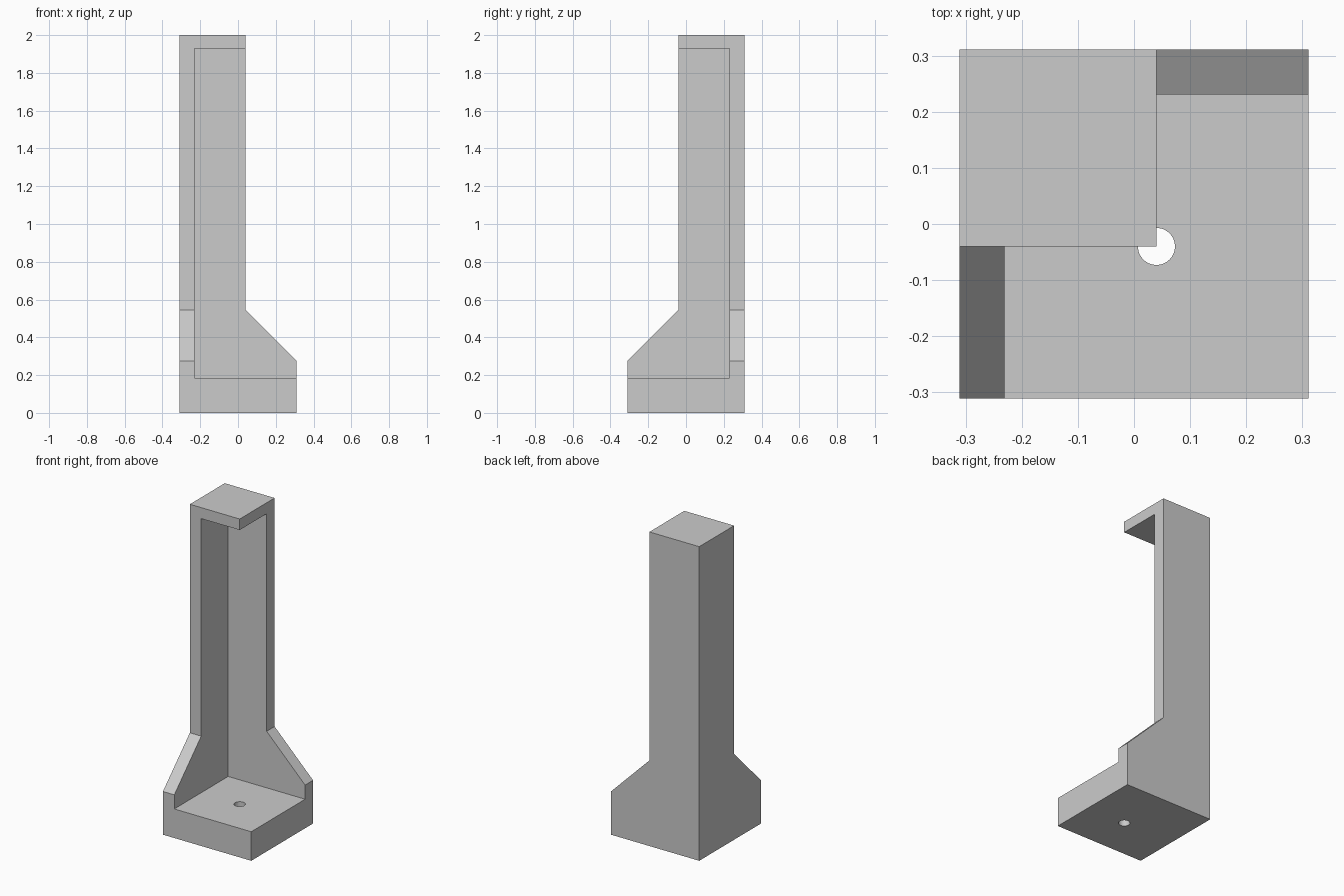
import bpy
import bmesh

HALF = 0.311       # half width of the base
NECK = 0.04        # reach of the column and cap past the centre
WALL = 0.08        # wall thickness
FLOOR, CEILING, TOP = 0.185, 1.93, 2.0

cube = bpy.data.objects.get("Cube")
if cube:
    bpy.data.objects.remove(cube, do_unlink=True)

grey = bpy.data.materials.new("light grey")
grey.use_nodes = True
grey.diffuse_color = (0.6, 0.6, 0.6, 1)
grey.node_tree.nodes["Principled BSDF"].inputs["Base Color"].default_value = (0.6, 0.6, 0.6, 1)


def loft(name, corner, levels):
    """Stack rectangles sharing one back corner; each level is (z, x, y) of the front corner."""
    bm = bmesh.new()
    cx, cy = corner
    rings = [[bm.verts.new(p) for p in ((cx, y, z), (x, y, z), (x, cy, z), (cx, cy, z))]
             for z, x, y in levels]
    for low, high in zip(rings, rings[1:]):
        for i in range(4):
            j = (i + 1) % 4
            bm.faces.new((low[i], low[j], high[j], high[i]))
    bm.faces.new(rings[0][::-1])
    bm.faces.new(rings[-1])
    bmesh.ops.recalc_face_normals(bm, faces=bm.faces)
    mesh = bpy.data.meshes.new(name)
    bm.to_mesh(mesh)
    bm.free()
    mesh.materials.append(grey)
    obj = bpy.data.objects.new(name, mesh)
    bpy.context.collection.objects.link(obj)
    return obj


def cut(target, cutter):
    """Subtract the cutter from the target, then discard it."""
    cutter.hide_render = True
    mod = target.modifiers.new("cut", "BOOLEAN")
    mod.operation = "DIFFERENCE"
    mod.solver = "EXACT"
    mod.object = cutter
    bpy.context.view_layer.objects.active = target
    bpy.ops.object.modifier_apply(modifier=mod.name)
    bpy.data.objects.remove(cutter, do_unlink=True)


# Outer body: square base tapering to a corner column
profile = [(0, HALF), (0.275, HALF), (0.545, NECK), (TOP, NECK)]
stand = loft("corner_stand", (-HALF, HALF), [(z, r, -r) for z, r in profile])

# Open recess leaving two walls, the floor and the cap
cut(stand, loft("recess_cutter", (WALL - HALF, HALF - WALL),
                [(FLOOR, 1, -1), (CEILING, 1, -1)]))

# Round hole through the base, below the corner of the cap
bpy.ops.mesh.primitive_cylinder_add(vertices=48, radius=0.033, depth=0.6,
                                    location=(NECK, -NECK, 0))
hole = bpy.context.object
hole.name = "hole_cutter"
hole.data.materials.append(grey)
cut(stand, hole)
